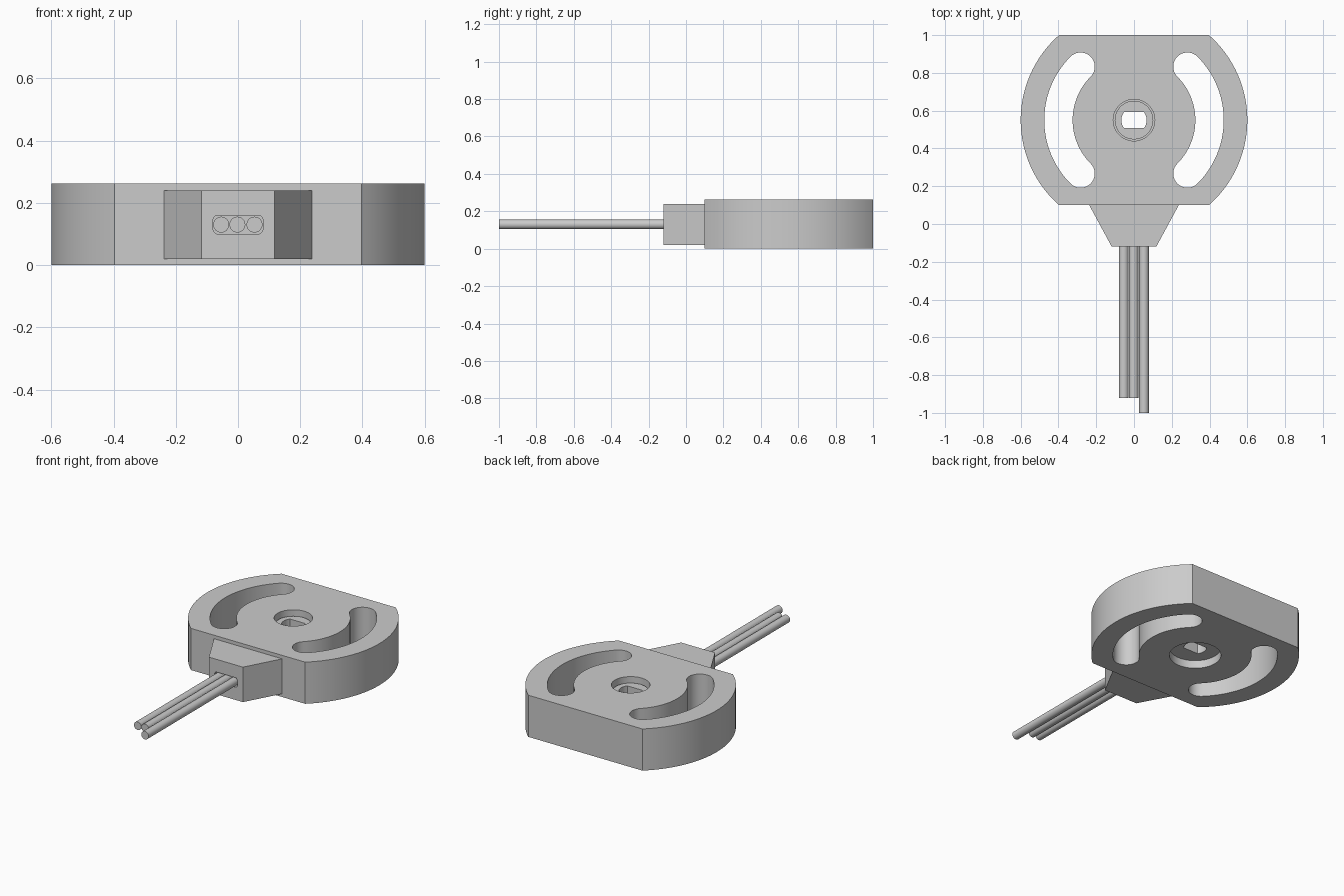
import bpy, bmesh, math
from mathutils import Matrix

if "Cube" in bpy.data.objects:
    bpy.data.objects.remove(bpy.data.objects["Cube"])


def arc(cx, cy, r, a0, a1, n):
    """Points along an arc, angles in degrees."""
    return [(cx + r * math.cos(math.radians(a0 + (a1 - a0) * i / n)),
             cy + r * math.sin(math.radians(a0 + (a1 - a0) * i / n))) for i in range(n + 1)]


def circle(cx, cy, r, n=64):
    return arc(cx, cy, r, 0, 360, n)[:-1]


def prism(name, pts, lo, hi, axis='Z'):
    """Extrude a closed profile along z, or an (x, z) profile along y."""
    bm = bmesh.new()
    place = (lambda p: (p[0], p[1], lo)) if axis == 'Z' else (lambda p: (p[0], lo, p[1]))
    step = (0, 0, hi - lo) if axis == 'Z' else (0, hi - lo, 0)
    face = bm.faces.new([bm.verts.new(place(p)) for p in pts])
    new = bmesh.ops.extrude_face_region(bm, geom=[face])['geom']
    bmesh.ops.translate(bm, vec=step, verts=[v for v in new if isinstance(v, bmesh.types.BMVert)])
    bmesh.ops.recalc_face_normals(bm, faces=bm.faces[:])
    me = bpy.data.meshes.new(name)
    bm.to_mesh(me)
    bm.free()
    ob = bpy.data.objects.new(name, me)
    bpy.context.collection.objects.link(ob)
    return ob


def combine(target, other, op='DIFFERENCE'):
    """Apply a boolean and discard the helper."""
    m = target.modifiers.new('bool', 'BOOLEAN')
    m.operation, m.object, m.solver = op, other, 'EXACT'
    bpy.context.view_layer.update()
    dg = bpy.context.evaluated_depsgraph_get()
    me = bpy.data.meshes.new_from_object(target.evaluated_get(dg))
    target.modifiers.clear()
    target.data = me
    bpy.data.objects.remove(other)


def smooth(ob):
    bpy.ops.object.select_all(action='DESELECT')
    ob.select_set(True)
    bpy.context.view_layer.objects.active = ob
    bpy.ops.object.shade_smooth_by_angle(angle=math.radians(30))


CY, H = 0.55, 0.262

# Round housing with flats at front and back
a = math.degrees(math.asin(0.45 / 0.6))
housing = prism('housing', arc(0, CY, 0.6, -a, a, 40) + arc(0, CY, 0.6, 180 - a, 180 + a, 40), 0, H)

# Curved mounting slots, one each side
R, W, S = 0.4, 0.075, 45
ex, ey = R * math.cos(math.radians(S)), R * math.sin(math.radians(S))
slot = (arc(0, CY, R + W, -S, S, 36) + arc(ex, CY + ey, W, S, S + 180, 20)[1:]
        + arc(0, CY, R - W, S, -S, 36)[1:] + arc(ex, CY - ey, W, 180 - S, 360 - S, 20)[1:-1])
for side in (1, -1):
    combine(housing, prism('slot_cutter', [(side * x, y) for x, y in slot], -0.1, 0.4))

# Stepped centre bore
combine(housing, prism('bore_cutter', circle(0, CY, 0.11), -0.1, 0.4))
combine(housing, prism('counterbore_cutter', circle(0, CY, 0.149), -0.1, 0.1))
smooth(housing)

# Rotor with double-flat shaft hole
rotor = prism('rotor', circle(0, CY, 0.1485), 0.05, 0.099)
combine(rotor, prism('hub', circle(0, CY, 0.102), 0.07, 0.225), 'UNION')
d = math.degrees(math.asin(0.042 / 0.067))
combine(rotor, prism('shaft_cutter', arc(0, CY, 0.067, -d, d, 12)
                     + arc(0, CY, 0.067, 180 - d, 180 + d, 12), -0.1, 0.4))
smooth(rotor)

# Tapered cable outlet with rounded pocket
outlet = prism('cable_outlet', [(-0.237, 0.1), (-0.118, -0.12), (0.118, -0.12), (0.237, 0.1)], 0.02, 0.24)
pocket = []
for cx, cz, a0 in ((0.064, 0.144, 0), (-0.064, 0.144, 90), (-0.064, 0.116, 180), (0.064, 0.116, 270)):
    pocket += arc(cx, cz, 0.016, a0, a0 + 90, 6)
combine(outlet, prism('pocket_cutter', pocket, -0.2, 0.0, 'Y'))
smooth(outlet)

# Three lead wires
for i, (x, end) in enumerate(((-0.054, -0.92), (-0.002, -0.92), (0.053, -1.0))):
    smooth(prism(f'wire_{i + 1}', circle(x, 0.13, 0.0255, 32), end, 0.0, 'Y'))
